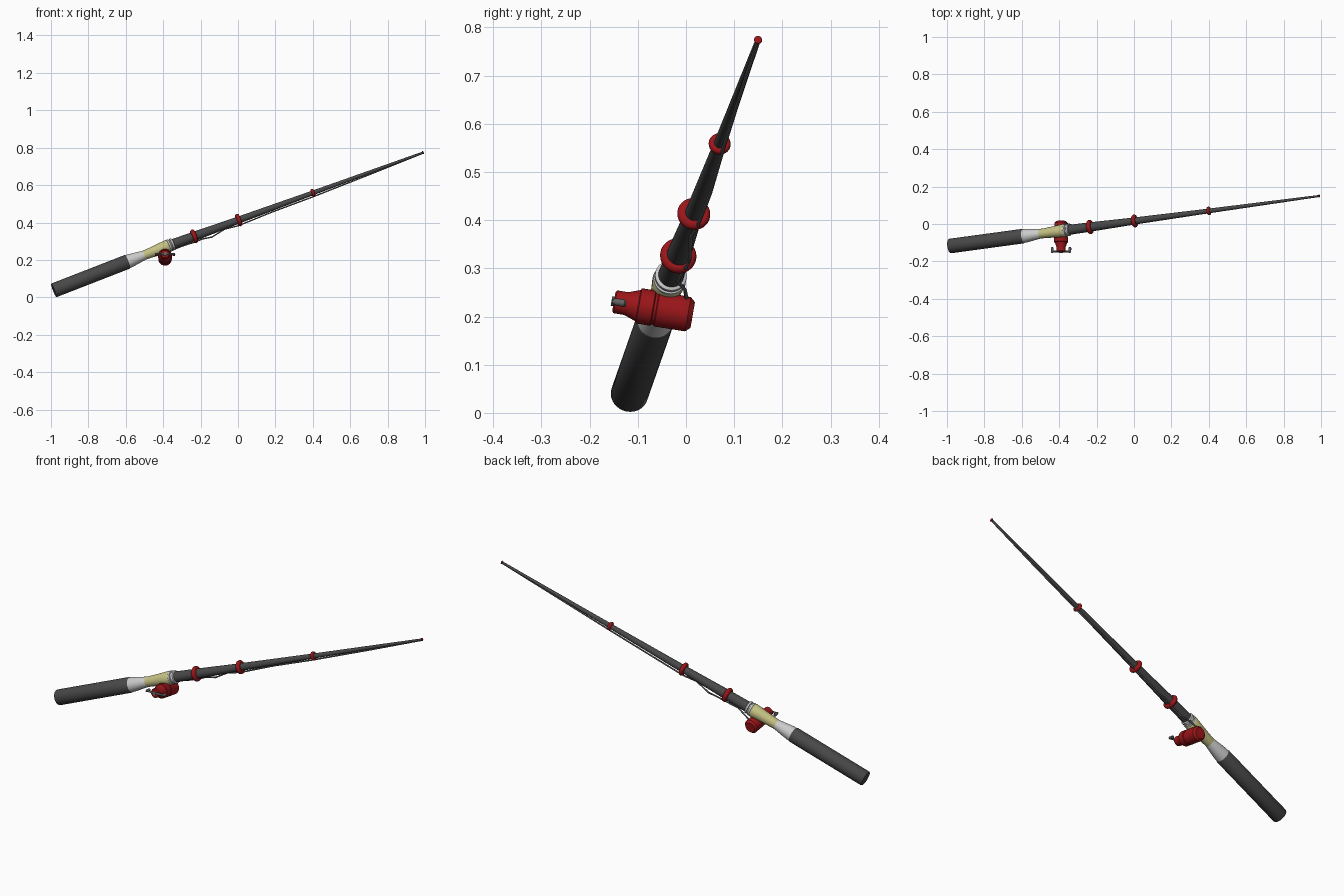
import bpy, bmesh, math
from mathutils import Vector

if "Cube" in bpy.data.objects:
    bpy.data.objects.remove(bpy.data.objects["Cube"])


def material(name, rgb):
    m = bpy.data.materials.new(name)
    m.diffuse_color = (*rgb, 1)
    m.use_nodes = True
    m.node_tree.nodes["Principled BSDF"].inputs["Base Color"].default_value = m.diffuse_color
    return m


DARK = material("dark_grey", (0.065, 0.065, 0.065))
RED = material("red", (0.33, 0.008, 0.01))
CREAM = material("cream", (0.56, 0.53, 0.23))
SILVER = material("silver", (0.55, 0.55, 0.55))
STEEL = material("steel", (0.12, 0.12, 0.12))


def lathe(name, origin, axis, profile, mat, sides=32):
    """Revolve (distance along axis, radius) points into a capped solid."""
    q = axis.to_track_quat('Z', 'Y')
    bm = bmesh.new()
    rings = []
    for t, r in profile:
        c = origin + axis * t
        rings.append([bm.verts.new(c + q @ Vector((r * math.cos(a), r * math.sin(a), 0)))
                      for a in (2 * math.pi * i / sides for i in range(sides))])
    for lo, hi in zip(rings, rings[1:]):
        for i in range(sides):
            j = (i + 1) % sides
            bm.faces.new((lo[i], lo[j], hi[j], hi[i]))
    bm.faces.new(rings[0][::-1])
    bm.faces.new(rings[-1])
    bmesh.ops.recalc_face_normals(bm, faces=bm.faces)
    me = bpy.data.meshes.new(name)
    bm.to_mesh(me)
    bm.free()
    ob = bpy.data.objects.new(name, me)
    bpy.context.collection.objects.link(ob)
    me.materials.append(mat)
    bpy.ops.object.select_all(action='DESELECT')
    ob.select_set(True)
    bpy.context.view_layer.objects.active = ob
    bpy.ops.object.shade_smooth_by_angle(angle=math.radians(35))
    return ob


# Rod axes, parameterised by world x: grip section and blank section
BUTT = Vector((-0.985, -0.118, 0.037))
JOINT = Vector((-0.36, -0.033, 0.28))
TIP = Vector((0.992, 0.150, 0.775))
GRIP_DIR = (JOINT - BUTT) / (JOINT.x - BUTT.x)
ROD_DIR = (TIP - JOINT) / (TIP.x - JOINT.x)
GRIP0 = BUTT - GRIP_DIR * BUTT.x
ROD0 = JOINT - ROD_DIR * JOINT.x

# Grip, ferrule cone, reel seat and locking collars
lathe("grip", GRIP0, GRIP_DIR, [(-0.985, 0.037), (-0.981, 0.039), (-0.595, 0.039), (-0.588, 0.036)], DARK)
lathe("grip_cone", GRIP0, GRIP_DIR, [(-0.592, 0.037), (-0.575, 0.036), (-0.50, 0.025)], SILVER)
lathe("reel_seat", GRIP0, GRIP_DIR,
      [(-0.51, 0.025), (-0.47, 0.027), (-0.42, 0.031), (-0.376, 0.035), (-0.372, 0.033)], CREAM)
lathe("seat_collar", GRIP0, GRIP_DIR,
      [(-0.375, 0.030), (-0.371, 0.034), (-0.363, 0.034), (-0.361, 0.029),
       (-0.357, 0.029), (-0.355, 0.033), (-0.347, 0.033), (-0.344, 0.027)], SILVER)

# Tapered blank
lathe("rod_blank", ROD0, ROD_DIR,
      [(-0.37, 0.027), (-0.235, 0.025), (0.0, 0.019), (0.4, 0.0125), (0.99, 0.0055)], DARK)

# Guide rings round the blank
for i, (x, r, m) in enumerate([(-0.235, 0.027, 0.011), (0.003, 0.0245, 0.010),
                               (0.40, 0.0155, 0.0075), (0.989, 0.0055, 0.003)]):
    prof = [(x - m * math.cos(a), r + m * math.sin(a))
            for a in (math.pi * k / 10 for k in range(11))]
    lathe(f"guide_ring_{i + 1}", ROD0, ROD_DIR, prof, RED)

# Reel drum, stepped towards the crank side
REEL_DIR = Vector((0, -0.986, 0.17))
REEL0 = Vector((-0.39, 0.014, 0.203))
lathe("reel_body", REEL0, REEL_DIR,
      [(0, 0.027), (0.010, 0.036), (0.075, 0.037), (0.077, 0.034), (0.082, 0.034),
       (0.084, 0.037), (0.113, 0.037), (0.115, 0.033), (0.140, 0.024),
       (0.163, 0.024), (0.166, 0.020)], RED)
# Foot joining reel and seat
lathe("reel_foot", Vector((-0.39, -0.045, 0.225)), Vector((0, 0.1, 1)).normalized(),
      [(0, 0.018), (0.04, 0.018)], STEEL, 16)

# Crank: hub, bar and a knob at each end
hub = REEL0 + REEL_DIR * 0.152
lathe("crank_hub", hub, REEL_DIR, [(0, 0.010), (0.019, 0.010)], STEEL, 16)
lathe("crank_bar", hub + REEL_DIR * 0.012 - Vector((0.052, 0, 0)), Vector((1, 0, 0)),
      [(0, 0.005), (0.104, 0.005)], STEEL, 12)
for side, sx in (("left", -1), ("right", 1)):
    lathe(f"crank_knob_{side}", hub + Vector((0.047 * sx, 0, 0)), REEL_DIR,
          [(-0.012, 0.005), (-0.008, 0.008), (0.013, 0.007), (0.018, 0.004)], STEEL, 16)

# Fishing line running loosely below the rod
path = [(-0.385, 0.002, 0.232), (-0.345, -0.002, 0.255), (-0.30, -0.017, 0.273), (-0.235, -0.006, 0.294),
        (-0.19, 0.006, 0.312), (-0.14, 0.008, 0.322), (-0.07, 0.010, 0.365), (0.0, 0.022, 0.382),
        (0.18, 0.050, 0.455), (0.40, 0.074, 0.537), (0.70, 0.111, 0.655), (0.985, 0.149, 0.769)]
cu = bpy.data.curves.new("fishing_line", 'CURVE')
cu.dimensions = '3D'
cu.bevel_depth = 0.004
cu.bevel_resolution = 1
cu.use_fill_caps = True
sp = cu.splines.new('POLY')
sp.points.add(len(path) - 1)
for p, co in zip(sp.points, path):
    p.co = (*co, 1)
cu.materials.append(STEEL)
bpy.context.collection.objects.link(bpy.data.objects.new("fishing_line", cu))
